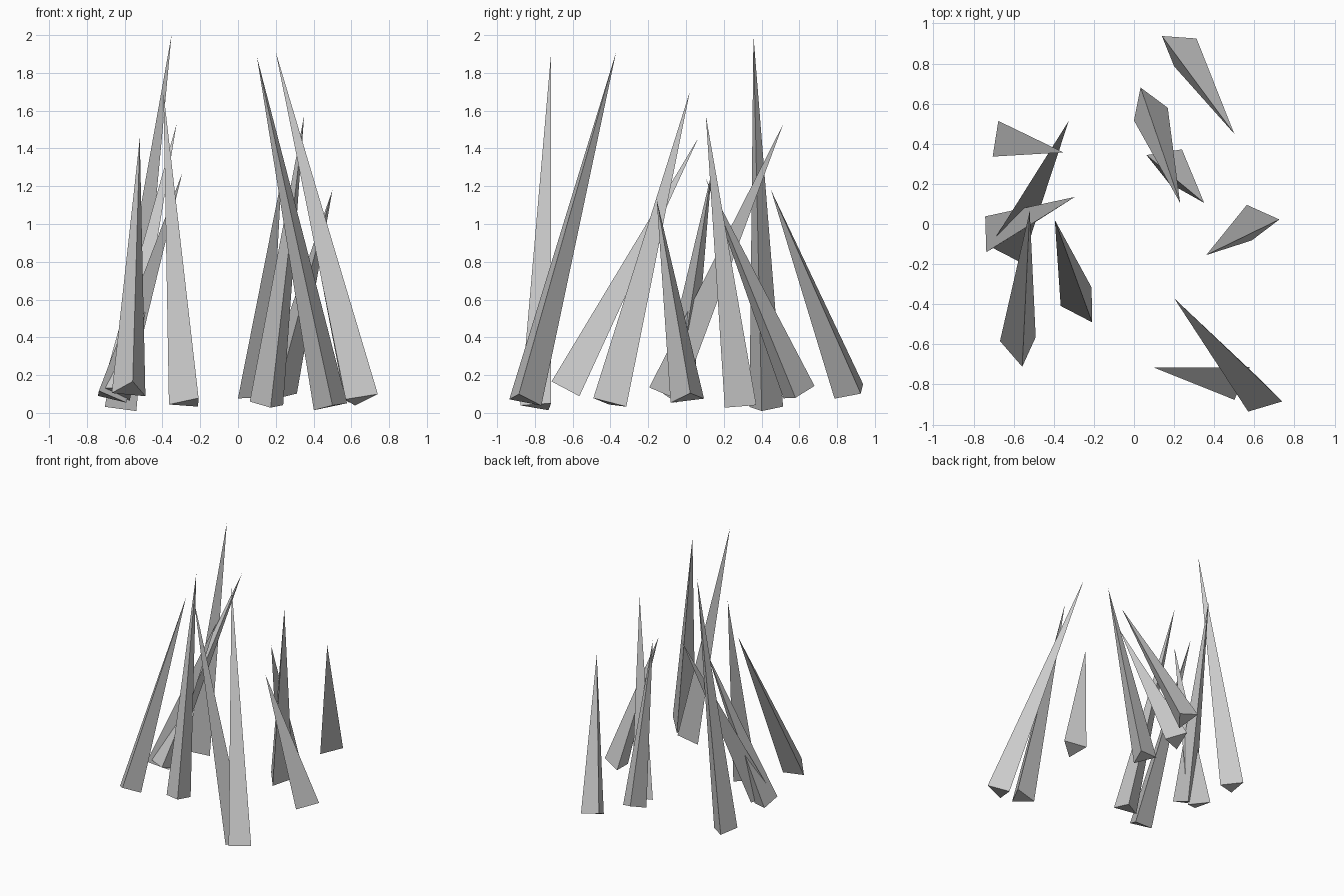
import bpy
import bmesh
from math import radians, cos, sin
from mathutils import Vector, Matrix

default_cube = bpy.data.objects.get("Cube")
if default_cube:
    bpy.data.objects.remove(default_cube, do_unlink=True)

# Single pale grey material
grey = bpy.data.materials.new("pale_grey")
grey.use_nodes = True
colour = (0.6, 0.6, 0.6, 1)
grey.diffuse_color = colour
grey.node_tree.nodes["Principled BSDF"].inputs["Base Color"].default_value = colour

BASE_RADIUS = 0.104  # every spike shares the same triangular base


def add_spike(name, foot, tip, bearing):
    """Three-sided spike from foot centre to tip; bearing turns one base corner."""
    foot, tip = Vector(foot), Vector(tip)
    axis = tip - foot
    height = axis.length

    # Base corner direction, tilted so the base is square to the axis
    corner = Vector((cos(radians(bearing)), sin(radians(bearing)), 0))
    corner.z = -corner.dot(axis) / axis.z
    corner.normalize()
    axis.normalize()
    side = axis.cross(corner)
    placement = Matrix((corner, side, axis)).transposed().to_4x4()
    placement.translation = foot

    # Pyramid: triangle fan around the tip plus the base
    bm = bmesh.new()
    ring = []
    for i in range(3):
        turn = radians(120 * i)
        ring.append(bm.verts.new((BASE_RADIUS * cos(turn), BASE_RADIUS * sin(turn), 0)))
    point = bm.verts.new((0, 0, height))
    bm.faces.new(ring[::-1])
    for i in range(3):
        bm.faces.new((ring[i], ring[(i + 1) % 3], point))
    bm.transform(placement)

    mesh = bpy.data.meshes.new(name)
    bm.to_mesh(mesh)
    bm.free()
    mesh.materials.append(grey)
    spike = bpy.data.objects.new(name, mesh)
    bpy.context.collection.objects.link(spike)
    return spike


# Left-hand group: foot centre, tip, bearing of one base corner
add_spike("left_back_spike", (0.217, 0.883, 0.11), (0.5, 0.45, 1.18), 24)
add_spike("left_outer_spike", (0.625, 0.012, 0.078), (0.36, -0.155, 1.13), 6)
add_spike("left_front_tall_spike", (0.643, -0.862, 0.07), (0.2, -0.37, 1.91), 225)
add_spike("left_front_inner_spike", (0.493, -0.773, 0.035), (0.1, -0.716, 1.885), 274)
add_spike("centre_back_spike", (0.067, 0.592, 0.1), (0.23, 0.105, 1.24), 353)
add_spike("centre_inner_spike", (0.158, 0.307, 0.043), (0.35, 0.105, 1.575), 159)

# Right-hand group
add_spike("right_front_inner_spike", (-0.262, -0.405, 0.052), (-0.395, 0.02, 1.7), 182)
add_spike("right_front_outer_spike", (-0.572, -0.62, 0.12), (-0.52, 0.065, 1.455), 279)
add_spike("right_crossing_spike", (-0.617, -0.112, 0.11), (-0.325, 0.515, 1.53), 180)
add_spike("right_low_spike", (-0.69, -0.052, 0.087), (-0.295, 0.135, 1.27), 359)
add_spike("right_back_tall_spike", (-0.64, 0.417, 0.025), (-0.352, 0.357, 2), 351)
